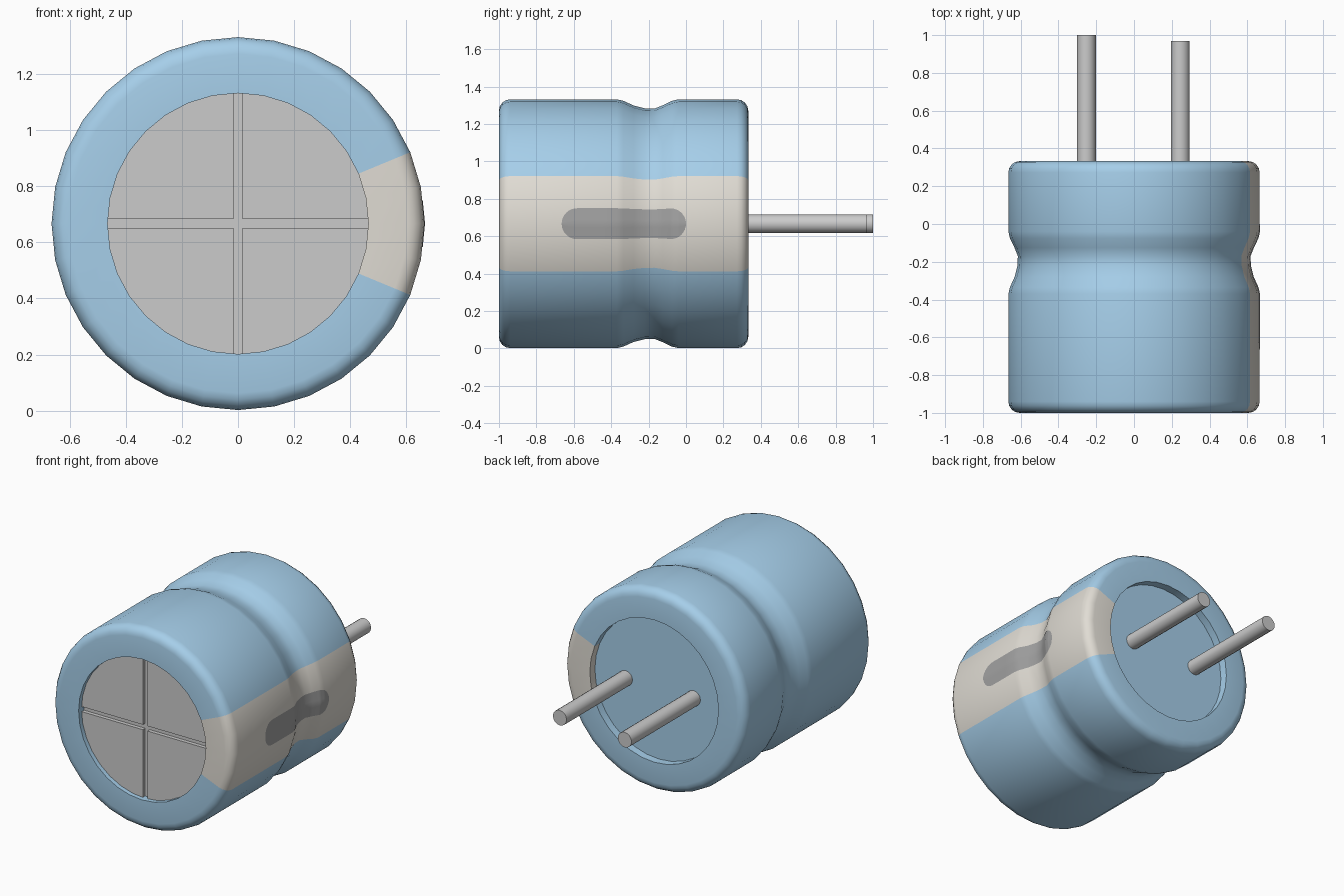
import bpy, bmesh
from math import sin, cos, pi, radians, sqrt, atan2, asin

if "Cube" in bpy.data.objects:
    bpy.data.objects.remove(bpy.data.objects["Cube"])

CZ, SEG = 0.667, 32
R = 0.665


def material(name, rgb):
    m = bpy.data.materials.new(name)
    m.diffuse_color = (*rgb, 1)
    m.use_nodes = True
    m.node_tree.nodes["Principled BSDF"].inputs["Base Color"].default_value = m.diffuse_color
    return m


BLUE = material("sleeve_blue", (0.38, 0.62, 0.82))
BEIGE = material("stripe_beige", (0.75, 0.72, 0.66))
DARK = material("mark_dark", (0.36, 0.36, 0.36))


def make(name, verts, faces, mats=(), angle=35):
    me = bpy.data.meshes.new(name)
    me.from_pydata(verts, [], faces)
    bm = bmesh.new()
    bm.from_mesh(me)
    bmesh.ops.recalc_face_normals(bm, faces=bm.faces)
    bm.to_mesh(me)
    bm.free()
    for m in mats:
        me.materials.append(m)
    ob = bpy.data.objects.new(name, me)
    bpy.context.collection.objects.link(ob)
    bpy.ops.object.select_all(action='DESELECT')
    bpy.context.view_layer.objects.active = ob
    ob.select_set(True)
    bpy.ops.object.shade_smooth_by_angle(angle=radians(angle))
    return ob


def prism(name, outline, y0, y1, mats=(), angle=35):
    """Extrude an x/z outline along y."""
    n = len(outline)
    verts = [(x, y, z) for y in (y0, y1) for x, z in outline]
    faces = [tuple(range(n)), tuple(range(n, 2 * n))]
    faces += [(i, (i + 1) % n, n + (i + 1) % n, n + i) for i in range(n)]
    return make(name, verts, faces, mats, angle)


def circle(cx, r, n):
    return [(cx + r * cos(2 * pi * i / n), CZ + r * sin(2 * pi * i / n)) for i in range(n)]


# Sleeve: revolved profile (radius, y) with rounded rims and a crimp groove
B = 0.06
bevel = [i * pi / 8 for i in range(5)]
groove = [(R, -0.37), (0.657, -0.335), (0.632, -0.28), (0.617, -0.22),
          (0.615, -0.17), (0.633, -0.125), (0.657, -0.075), (R, -0.04)]
profile = [(0.465, -0.94), (0.465, -1.0)]
profile += [(R - B + B * sin(a), -1 + B - B * cos(a)) for a in bevel]
profile += groove
profile += [(R - B + B * cos(a), 0.333 - B + B * sin(a)) for a in bevel]
profile += [(0.47, 0.333), (0.47, 0.27)]
verts = [(r * cos(2 * pi * s / SEG), y, CZ + r * sin(2 * pi * s / SEG))
         for s in range(SEG) for r, y in profile]
n = len(profile)
faces = [(s * n + i, s * n + i + 1, (s + 1) % SEG * n + i + 1, (s + 1) % SEG * n + i)
         for s in range(SEG) for i in range(n - 1)]
sleeve = make("sleeve", verts, faces, (BLUE, BEIGE), 40)

# Polarity stripe: the four columns of faces around +x
for p in sleeve.data.polygons:
    if abs(atan2(p.center.z - CZ, p.center.x)) < radians(22.5):
        p.material_index = 1


# Minus mark: rounded slot that follows the crimped surface
def surface_radius(y):
    if y <= groove[0][1] or y >= groove[-1][1]:
        return R
    for (r0, y0), (r1, y1) in zip(groove, groove[1:]):
        if y0 <= y <= y1:
            return r0 + (r1 - r0) * (y - y0) / (y1 - y0)


W, Y0, Y1 = 0.083, -0.665, 0.0
rows = [Y0 + W - W * cos(i * pi / 16) for i in range(9)] + [-0.45]
rows += [y for _, y in groove[:-2]]
rows += [Y1 - W + W * sin(i * pi / 16) for i in range(9)] + [y for _, y in groove[-2:]]
rows = sorted({round(y, 5) for y in rows})
verts, faces, cols = [], [], 8
half = pi / SEG
for y in rows:
    d = max(Y0 + W - y, y - (Y1 - W), 0)
    w = max(sqrt(max(W * W - d * d, 0)), 0.001)
    for c in range(cols + 1):
        a = asin(w / R) * (2 * c / cols - 1)
        r = surface_radius(y) * cos(half) / cos(abs(a) - half) + 0.002
        verts.append((r * cos(a), y, CZ + r * sin(a)))
k = cols + 1
for j in range(len(rows) - 1):
    faces += [(j * k + c, j * k + c + 1, (j + 1) * k + c + 1, (j + 1) * k + c) for c in range(cols)]
mark = make("minus_mark", verts, faces, (DARK,), 40)
if sum(p.normal.x for p in mark.data.polygons) < 0:
    mark.data.flip_normals()

# Metal can end: base disc with four raised quadrants leaving a cross-shaped score
prism("can_end_base", circle(0, 0.467, SEG), -0.945, -0.90)
G, RD = 0.0165, 0.466
a0 = asin(G / RD)
arc = [a0 + (pi / 2 - 2 * a0) * i / 8 for i in range(9)]
quarter = [(G, G)] + [(RD * cos(a), RD * sin(a)) for a in arc]
for sx in (-1, 1):
    for sz in (-1, 1):
        prism("can_end_quadrant", [(sx * x, CZ + sz * z) for x, z in quarter], -0.97, -0.94)

# Rear seal and wire leads
prism("rear_seal", circle(0, 0.472, SEG), 0.22, 0.28, (BLUE,))
for name, x, end in (("long_lead", -0.252, 1.0), ("short_lead", 0.245, 0.968)):
    prism(name, circle(x, 0.05, 16), 0.25, end)
